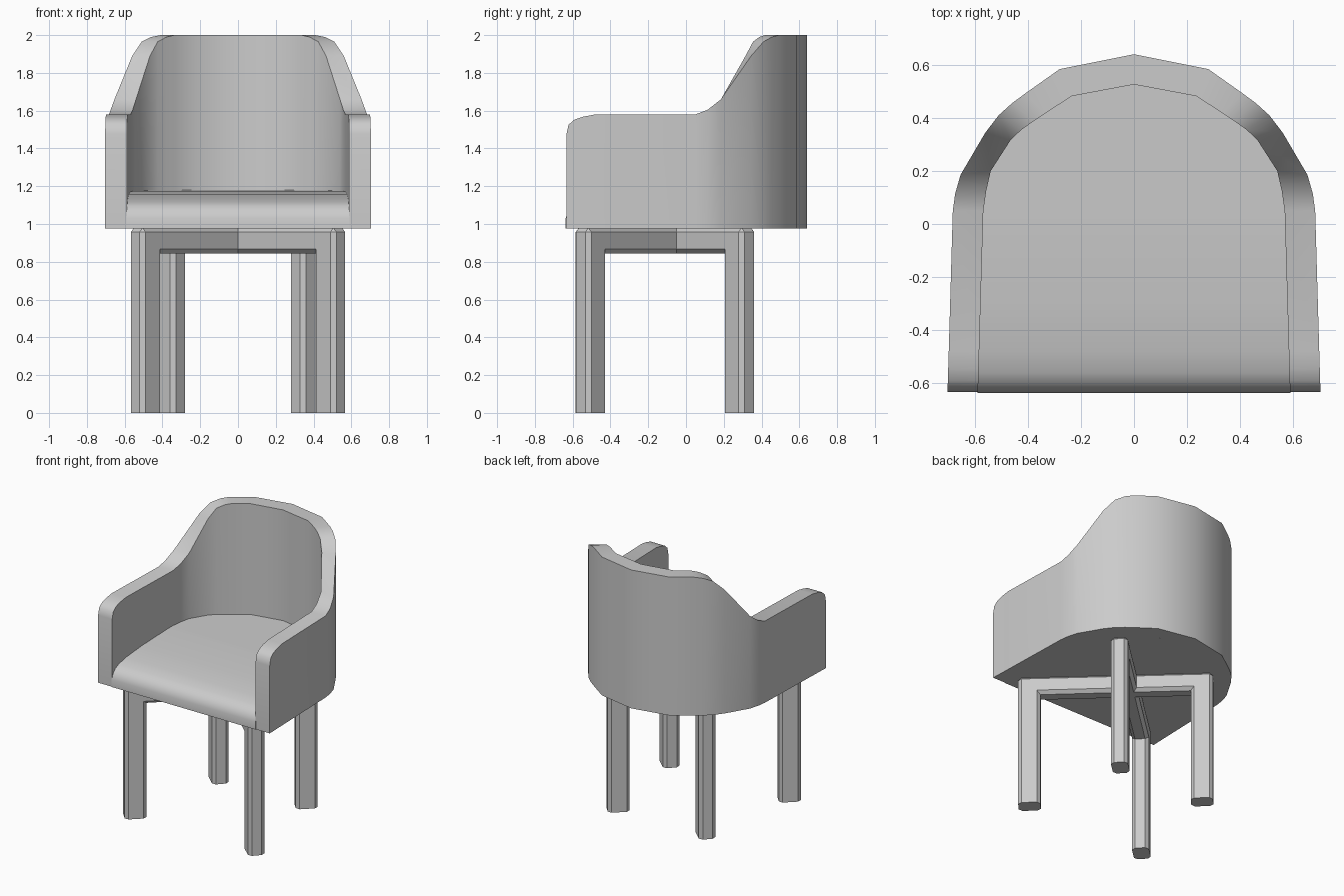
import bpy, bmesh, math
from mathutils import Vector

cube = bpy.data.objects.get("Cube")
if cube:
    bpy.data.objects.remove(cube, do_unlink=True)

grey = bpy.data.materials.new("light grey")
grey.use_nodes = True
grey.diffuse_color = (0.6, 0.6, 0.6, 1)
grey.node_tree.nodes["Principled BSDF"].inputs["Base Color"].default_value = (0.6, 0.6, 0.6, 1)

BASE = 0.975  # underside of the upholstery


def make_object(name, bm, smooth=True):
    bmesh.ops.recalc_face_normals(bm, faces=bm.faces)
    mesh = bpy.data.meshes.new(name)
    bm.to_mesh(mesh)
    bm.free()
    mesh.materials.append(grey)
    obj = bpy.data.objects.new(name, mesh)
    bpy.context.collection.objects.link(obj)
    if smooth:
        bpy.ops.object.select_all(action="DESELECT")
        obj.select_set(True)
        bpy.context.view_layer.objects.active = obj
        bpy.ops.object.shade_smooth_by_angle(angle=math.radians(40))
    return obj


def loft(name, rings):
    """Skin a row of equal closed rings and cap both ends."""
    bm = bmesh.new()
    loops = [[bm.verts.new(p) for p in ring] for ring in rings]
    for a, b in zip(loops, loops[1:]):
        n = len(a)
        for i in range(n):
            j = (i + 1) % n
            bm.faces.new((a[i], a[j], b[j], b[i]))
    bm.faces.new(loops[0])
    bm.faces.new(loops[-1])
    return make_object(name, bm)


def lerp_table(table, y):
    for (y0, v0), (y1, v1) in zip(table, table[1:]):
        if y <= y1:
            return v0 + (v1 - v0) * max(0, y - y0) / (y1 - y0)
    return table[-1][1]


# Arm and back wall: outer x, y, inner x, y, top height from front to back centre
arm_front = [(-0.633, 1.475), (-0.622, 1.525), (-0.59, 1.553), (-0.545, 1.568), (-0.48, 1.58)]
stations = []
for y, z in arm_front:
    t = (y + 0.633) / 0.683
    stations.append((0.703 - 0.021 * t, y, 0.588 - 0.02 * t, y, z))
stations += [
    (0.683, 0.05, 0.568, 0.05, 1.58),
    (0.674, 0.115, 0.557, 0.125, 1.605),
    (0.654, 0.185, 0.54, 0.2, 1.66),
    (0.56, 0.345, 0.466, 0.315, 1.89),
    (0.51, 0.41, 0.425, 0.355, 1.965),
    (0.46, 0.455, 0.378, 0.388, 1.99),
    (0.41, 0.492, 0.335, 0.417, 2.0),
    (0.28, 0.584, 0.234, 0.482, 2.0),
    (0.0, 0.64, 0.0, 0.526, 2.0),
]
mirrored = [(-ox, oy, -ix, iy, z) for ox, oy, ix, iy, z in reversed(stations[:-1])]
loft("arms_and_back", [
    [(ox, oy, BASE), (ox, oy, z), (ix, iy, z), (ix, iy, BASE)]
    for ox, oy, ix, iy, z in stations + mirrored])

# Seat cushion: rolled front edge, sides following the inside of the wall
seat_top = [(-0.637, 1.03), (-0.625, 1.065), (-0.6, 1.095), (-0.56, 1.115),
            (-0.48, 1.135), (-0.3, 1.155), (0.0, 1.172), (0.53, 1.18)]
half_width = [(s[3], s[2] + 0.002) for s in stations]
rows = sorted({y for y, _ in seat_top[:-1]} | {s[3] for s in stations[5:]})
rings = []
for y in rows:
    w = max(lerp_table(half_width, y), 0.005)
    z = lerp_table(seat_top, y)
    rings.append([(-w, y, BASE), (w, y, BASE), (w, y, z), (-w, y, z)])
loft("seat_cushion", rings)


# Leg frames: two chamfered arches crossing below the seat
def leg_frame(name, side):
    front, back = 0.67, -0.49      # leg centres measured from the crossing
    leg, half, under, top = 0.0745, 0.057, 0.845, 0.98
    profile = [(front + leg, 0), (front + leg, top), (back - leg, top), (back - leg, 0),
               (back + leg, 0), (back + leg, under), (front - leg, under), (front - leg, 0)]
    angle = math.radians(43)
    along = Vector((side * math.cos(angle), -math.sin(angle), 0))
    across = Vector((-along.y, along.x, 0))
    centre = Vector((0, -0.05, 0))
    bm = bmesh.new()
    face = bm.faces.new([
        bm.verts.new(centre + along * r - across * half + Vector((0, 0, z)))
        for r, z in profile])
    extruded = bmesh.ops.extrude_face_region(bm, geom=[face])
    moved = [v for v in extruded["geom"] if isinstance(v, bmesh.types.BMVert)]
    bmesh.ops.translate(bm, vec=across * half * 2, verts=moved)
    bmesh.ops.recalc_face_normals(bm, faces=bm.faces)

    # Chamfer the long edges, leaving the feet and inner corners square
    def chamfered(e):
        on_floor = all(v.co.z < 0.01 for v in e.verts)
        return not on_floor and (e.is_convex or not e.is_manifold)
    bmesh.ops.bevel(bm, geom=[e for e in bm.edges if chamfered(e)],
                    offset=0.023, segments=1, affect="EDGES")
    make_object(name, bm, smooth=False)


leg_frame("left_front_leg_frame", 1)
leg_frame("right_front_leg_frame", -1)
